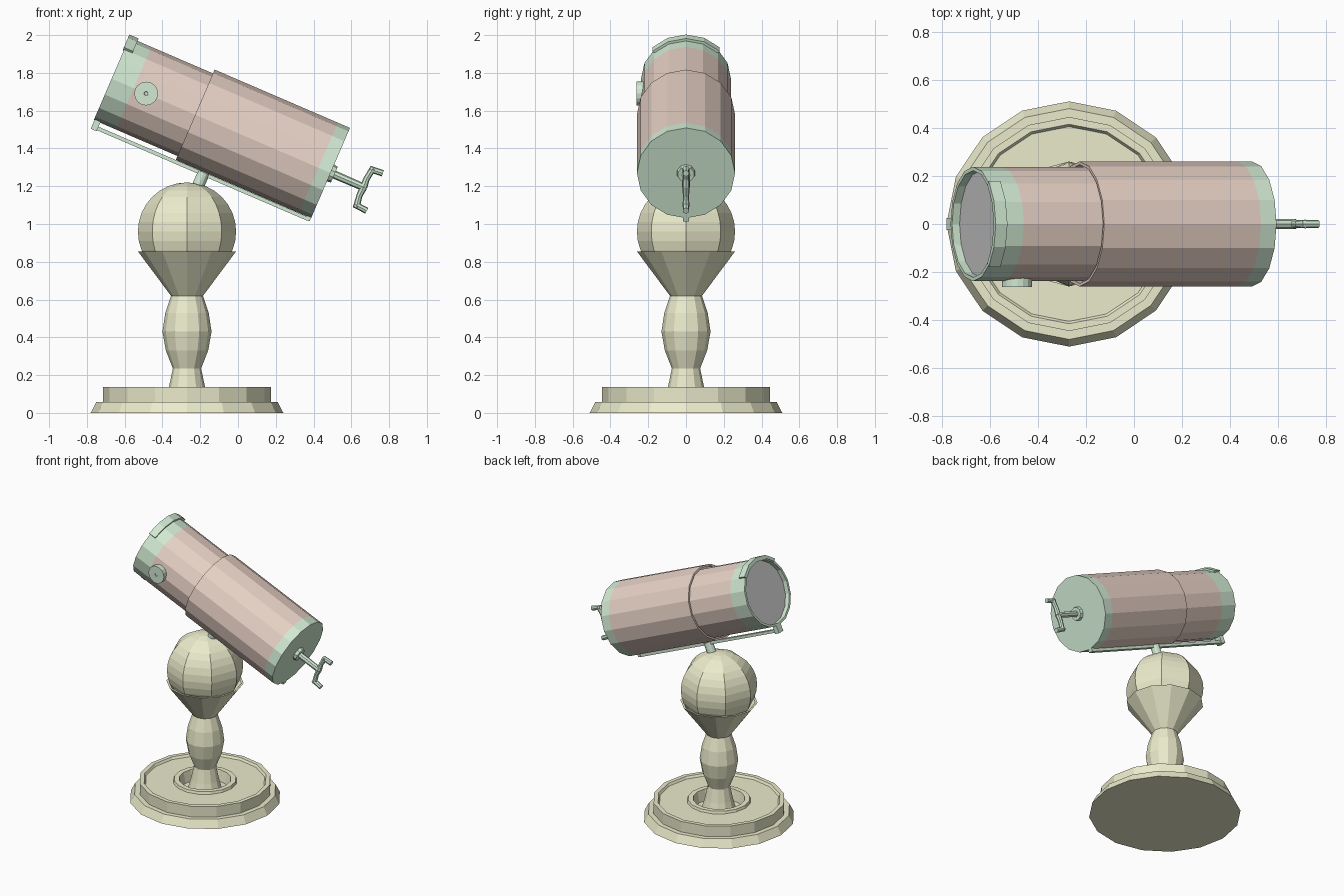
import bpy, bmesh, math
from mathutils import Matrix, Vector

if "Cube" in bpy.data.objects:
    bpy.data.objects.remove(bpy.data.objects["Cube"])


def material(name, rgb):
    m = bpy.data.materials.new(name)
    m.diffuse_color = (*rgb, 1)
    m.use_nodes = True
    m.node_tree.nodes["Principled BSDF"].inputs["Base Color"].default_value = m.diffuse_color
    return m


PINK = material("copper_pink", (0.80, 0.64, 0.56))
GREEN = material("pale_green", (0.64, 0.82, 0.65))
WOOD = material("straw", (0.83, 0.83, 0.60))

# Tube frame: local z runs from the tube's back to its mouth, local x is "up"
A = math.radians(23.3)
S, C = math.sin(A), math.cos(A)
TUBE = Matrix(((S, 0, -C, 0.49), (0, 1, 0, 0), (C, 0, S, 1.27), (0, 0, 0, 1)))
STAND = Matrix.Translation((-0.27, 0, 0))


def finish(name, bm, mats, matrix):
    bmesh.ops.remove_doubles(bm, verts=bm.verts, dist=1e-5)
    bmesh.ops.recalc_face_normals(bm, faces=bm.faces)
    me = bpy.data.meshes.new(name)
    bm.to_mesh(me)
    bm.free()
    for m in mats:
        me.materials.append(m)
    ob = bpy.data.objects.new(name, me)
    ob.matrix_world = matrix
    bpy.context.collection.objects.link(ob)
    return ob


def lathe(name, profile, sides, mats, matrix, bands=None):
    """Revolve (radius, height) points; bands gives a material slot per strip."""
    bm = bmesh.new()
    rings = []
    for r, z in profile:
        if r == 0:
            rings.append([bm.verts.new((0, 0, z))] * sides)
        else:
            rings.append([bm.verts.new((r * math.cos(t), r * math.sin(t), z))
                          for t in (2 * math.pi * i / sides for i in range(sides))])
    for k in range(len(rings) - 1):
        a, b = rings[k], rings[k + 1]
        for i in range(sides):
            j = (i + 1) % sides
            f = bm.faces.new(list(dict.fromkeys((a[i], a[j], b[j], b[i]))))
            f.material_index = bands[k] if bands else 0
    return finish(name, bm, mats, matrix)


def box(name, center, size, mats, matrix):
    bm = bmesh.new()
    bmesh.ops.create_cube(bm, size=1, matrix=Matrix.Translation(center) @ Matrix.Diagonal((*size, 1)))
    return finish(name, bm, mats, matrix)


def rod(name, p, q, r1, r2, sides=8):
    """Tapered round bar between two points of the tube frame."""
    p, q = Vector(p), Vector(q)
    rot = (q - p).to_track_quat('Z', 'Y').to_matrix().to_4x4()
    prof = [(0, 0), (r1, 0), (r2, (q - p).length), (0, (q - p).length)]
    return lathe(name, prof, sides, [GREEN], TUBE @ Matrix.Translation(p) @ rot)


# Round stepped base with raised rims and a central pit
lathe("base", [(0, 0), (0.51, 0), (0.48, 0.058), (0.445, 0.058), (0.445, 0.136), (0.415, 0.136),
               (0.405, 0.12), (0.215, 0.12), (0.21, 0.138), (0.175, 0.138), (0.16, 0.06), (0, 0.06)],
      16, [WOOD], STAND)

# Turned column ending in an open cup
lathe("column", [(0, 0.05), (0.12, 0.05), (0.095, 0.14), (0.075, 0.235), (0.112, 0.33), (0.13, 0.43),
                 (0.115, 0.53), (0.085, 0.62), (0.26, 0.855), (0.245, 0.855), (0.08, 0.65), (0, 0.65)],
      12, [WOOD], STAND)

# Eight-sided ball resting in the cup
ball = [(0.26 * math.sin(math.pi * i / 16) if 0 < i < 16 else 0,
         0.96 - 0.26 * math.cos(math.pi * i / 16)) for i in range(17)]
lathe("ball", ball, 8, [WOOD], STAND)

# Two-part tube with coloured ends and a recessed mouth
lathe("tube", [(0, 0), (0.26, 0), (0.26, 0.07), (0.26, 0.78), (0.247, 0.78), (0.247, 0.75), (0.238, 0.75),
               (0.238, 1.135), (0.238, 1.262), (0.222, 1.262), (0.222, 1.225)],
      16, [PINK, GREEN], TUBE, [1, 1, 0, 0, 0, 0, 0, 1, 1, 1])
lathe("mouth_disc", [(0, 1.228), (0.223, 1.228), (0.223, 1.222), (0, 1.222)], 16, [], TUBE)

# Curved clip over the top of the mouth
bm = bmesh.new()
loops = []
for i in range(5):
    t = math.radians(-45 + 22.5 * i)
    loops.append([bm.verts.new((r * math.cos(t), r * math.sin(t), z))
                  for r, z in ((0.23, 1.215), (0.252, 1.215), (0.252, 1.268), (0.23, 1.268))])
for a, b in zip(loops, loops[1:]):
    for k in range(4):
        bm.faces.new((a[k], a[k - 1], b[k - 1], b[k]))
bm.faces.new(loops[0])
bm.faces.new(loops[-1])
finish("mouth_clip", bm, [GREEN], TUBE)

# Support rail under the tube, its end bracket and the post into the ball
box("support_rail", (-0.271, 0, 0.63), (0.02, 0.028, 1.23), [GREEN], TUBE)
box("rail_bracket", (-0.26, 0, 1.242), (0.054, 0.05, 0.034), [GREEN], TUBE)
box("rail_foot", (-0.262, 0, 0.012), (0.034, 0.034, 0.022), [GREEN], TUBE)
rod("support_post", (-0.262, 0, 0.617), (-0.42, 0, 0.617), 0.032, 0.032, 12)

# Side knob with a small centre pin
KNOB = TUBE @ Matrix.Translation((0, -0.225, 1.063)) @ Matrix.Rotation(math.pi / 2, 4, 'X')
lathe("side_knob", [(0, 0), (0.063, 0), (0.063, 0.038), (0.011, 0.038), (0.009, 0.032), (0, 0.032)],
      16, [GREEN], KNOB)

# Back flange, shaft and two-armed crank
rod("crank_flange", (0, 0, 0.005), (0, 0, -0.022), 0.05, 0.045, 10)
rod("crank_shaft", (0, 0, 0), (0, 0, -0.2), 0.022, 0.02)
for side, label in ((1, "upper"), (-1, "lower")):
    rod(label + "_crank_arm", (0, 0, -0.19), (side * 0.055, 0, -0.187), 0.02, 0.016)
    rod(label + "_crank_tip", (side * 0.045, 0, -0.187), (side * 0.112, 0, -0.197), 0.016, 0.018)
    rod(label + "_crank_peg", (side * 0.102, 0, -0.182), (side * 0.108, 0, -0.255), 0.017, 0.017)
